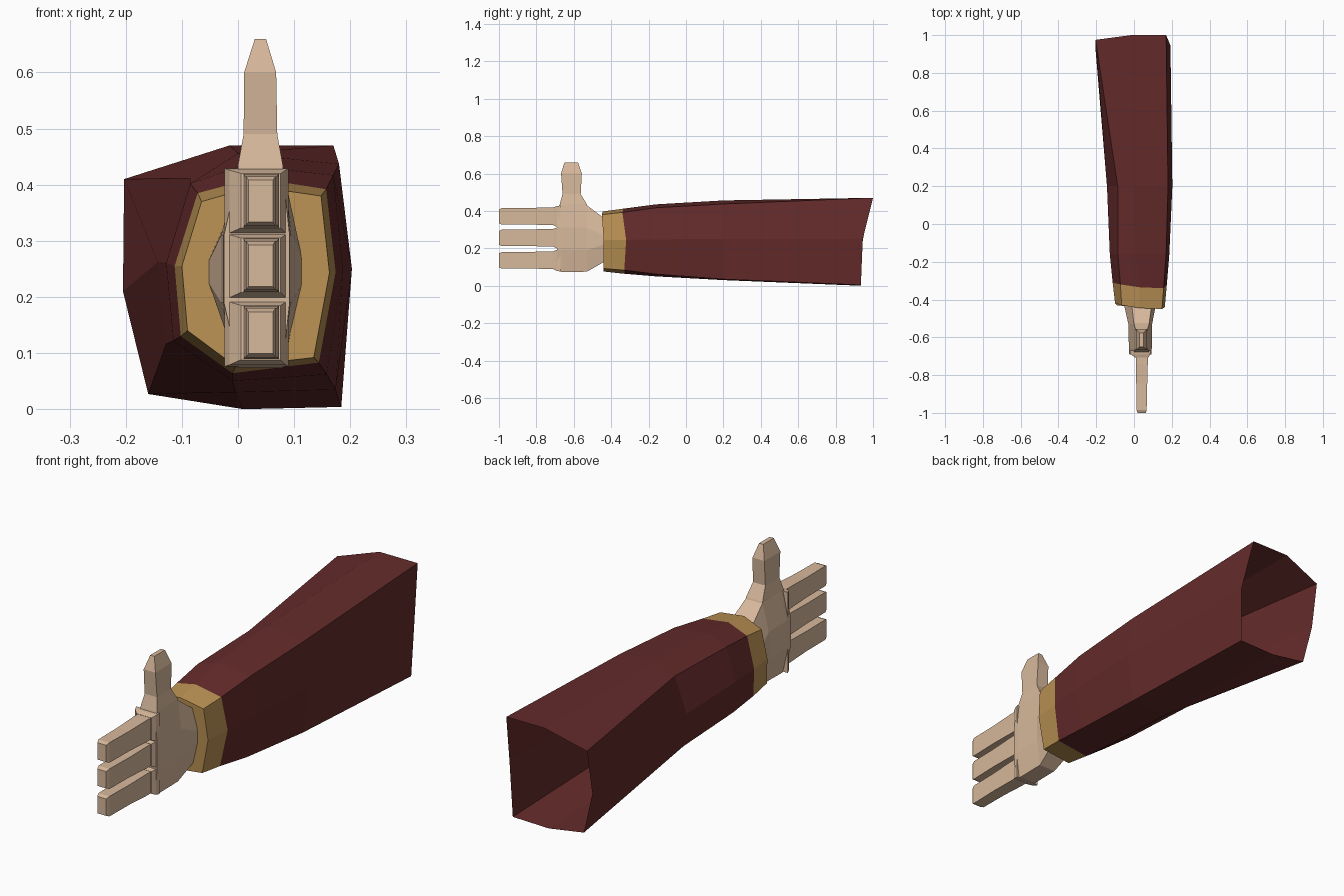
import bpy, bmesh

if "Cube" in bpy.data.objects:
    bpy.data.objects.remove(bpy.data.objects["Cube"])


def material(name, rgb):
    m = bpy.data.materials.new(name)
    m.diffuse_color = (*rgb, 1)
    m.use_nodes = True
    m.node_tree.nodes["Principled BSDF"].inputs["Base Color"].default_value = m.diffuse_color
    return m


SKIN = material("skin", (0.68, 0.48, 0.33))
GOLD = material("gold cloth", (0.50, 0.29, 0.09))
RED = material("dark red cloth", (0.13, 0.024, 0.024))


def loft(name, rings, mat, start=True, end=True):
    """Bridge matching rings of points; optionally cap either end."""
    bm = bmesh.new()
    loops = [[bm.verts.new(p) for p in r] for r in rings]
    n = len(loops[0])
    for a, b in zip(loops, loops[1:]):
        for i in range(n):
            j = (i + 1) % n
            bm.faces.new((a[i], a[j], b[j], b[i]))
    if start:
        bm.faces.new(loops[0])
    if end:
        bm.faces.new(loops[-1])
    bmesh.ops.recalc_face_normals(bm, faces=bm.faces)
    me = bpy.data.meshes.new(name)
    bm.to_mesh(me)
    bm.free()
    me.materials.append(mat)
    ob = bpy.data.objects.new(name, me)
    bpy.context.collection.objects.link(ob)
    return ob


def ring(ys, xz):
    """Section across the arm; ys is one depth or one per point."""
    if not isinstance(ys, (list, tuple)):
        ys = [ys] * len(xz)
    return [(x, y, z) for (x, z), y in zip(xz, ys)]


def rect(y, x0, x1, z0, z1):
    return [(x0, y, z0), (x1, y, z0), (x1, y, z1), (x0, y, z1)]


# Section order: top left, top, top right, right, low right, bottom, low left, left
wrist_edge = ring([-.32, -.335, -.34, -.32, -.33, -.33, -.32, -.31],
                  [(-.072, .385), (.03, .412), (.157, .392), (.174, .245),
                   (.144, .083), (-.01, .064), (-.102, .13), (-.113, .255)])
cuff_front = ring([-.43, -.445, -.45, -.44, -.44, -.44, -.43, -.42],
                  [(-.065, .37), (.03, .397), (.148, .38), (.163, .243),
                   (.135, .092), (-.004, .076), (-.09, .14), (-.1, .255)])
sleeve_mid = ring(-.16, [(-.085, .402), (.01, .435), (.17, .417), (.187, .248),
                         (.158, .062), (-.01, .05), (-.115, .122), (-.128, .26)])
sleeve_upper = ring(.2, [(-.086, .412), (0, .456), (.18, .437), (.203, .25),
                         (.174, .035), (-.005, .03), (-.128, .116), (-.143, .262)])
sleeve_back = ring([.975, 1, 1, .945, .935, .935, .935, .94],
                   [(-.203, .41), (-.015, .47), (.17, .47), (.193, .25),
                    (.184, .004), (.01, 0), (-.16, .027), (-.205, .21)])

# Open sleeve and closed cuff end
loft("sleeve", [wrist_edge, sleeve_mid, sleeve_upper, sleeve_back], RED, False, False)
loft("cuff", [cuff_front, wrist_edge], GOLD, True, False)


# Palm, tapering back into the cuff
def palm_section(y, top, bottom, tx0, tx1, mx0, mx1, mz0, mz1):
    return ring(y, [(tx0, top), (tx1, top), (mx1, mz1), (mx1, mz0),
                    (tx1, bottom), (tx0, bottom), (mx0, mz0), (mx0, mz1)])


loft("palm", [
    palm_section(-.69, .42, .08, .0, .08, -.025, .092, .19, .31),
    palm_section(-.66, .435, .073, .0, .08, -.027, .094, .19, .31),
    palm_section(-.53, .43, .075, .0, .08, -.03, .096, .19, .31),
    palm_section(-.43, .355, .132, -.012, .093, -.052, .115, .225, .265),
], SKIN)

# Fingers, each rising from a bevelled knuckle
for label, zc in (("upper", .37), ("middle", .255), ("lower", .135)):
    loft(label + "_knuckle", [
        rect(-.67, -.024, .09, zc - .059, zc + .059),
        rect(-.69, -.015, .085, zc - .056, zc + .056),
        rect(-.708, .005, .076, zc - .047, zc + .05),
    ], SKIN)
    loft(label + "_finger", [
        rect(-.69, .01, .073, zc - .046, zc + .049),
        rect(-.74, .01, .073, zc - .046, zc + .049),
        rect(-.85, .012, .07, zc - .042, zc + .045),
        rect(-.985, .014, .067, zc - .043, zc + .045),
        rect(-1.0, .019, .062, zc - .036, zc + .038),
    ], SKIN)


# Thumb pointing straight up
def thumb_section(z, x0, x1, y0, y1):
    return [(x0, y0, z), (x1, y0, z), (x1, y1, z), (x0, y1, z)]


loft("thumb", [
    thumb_section(.41, .0, .08, -.68, -.52),
    thumb_section(.435, .0, .08, -.675, -.53),
    thumb_section(.49, .01, .07, -.66, -.563),
    thumb_section(.60, .011, .068, -.668, -.557),
    thumb_section(.66, .03, .05, -.65, -.577),
], SKIN)
